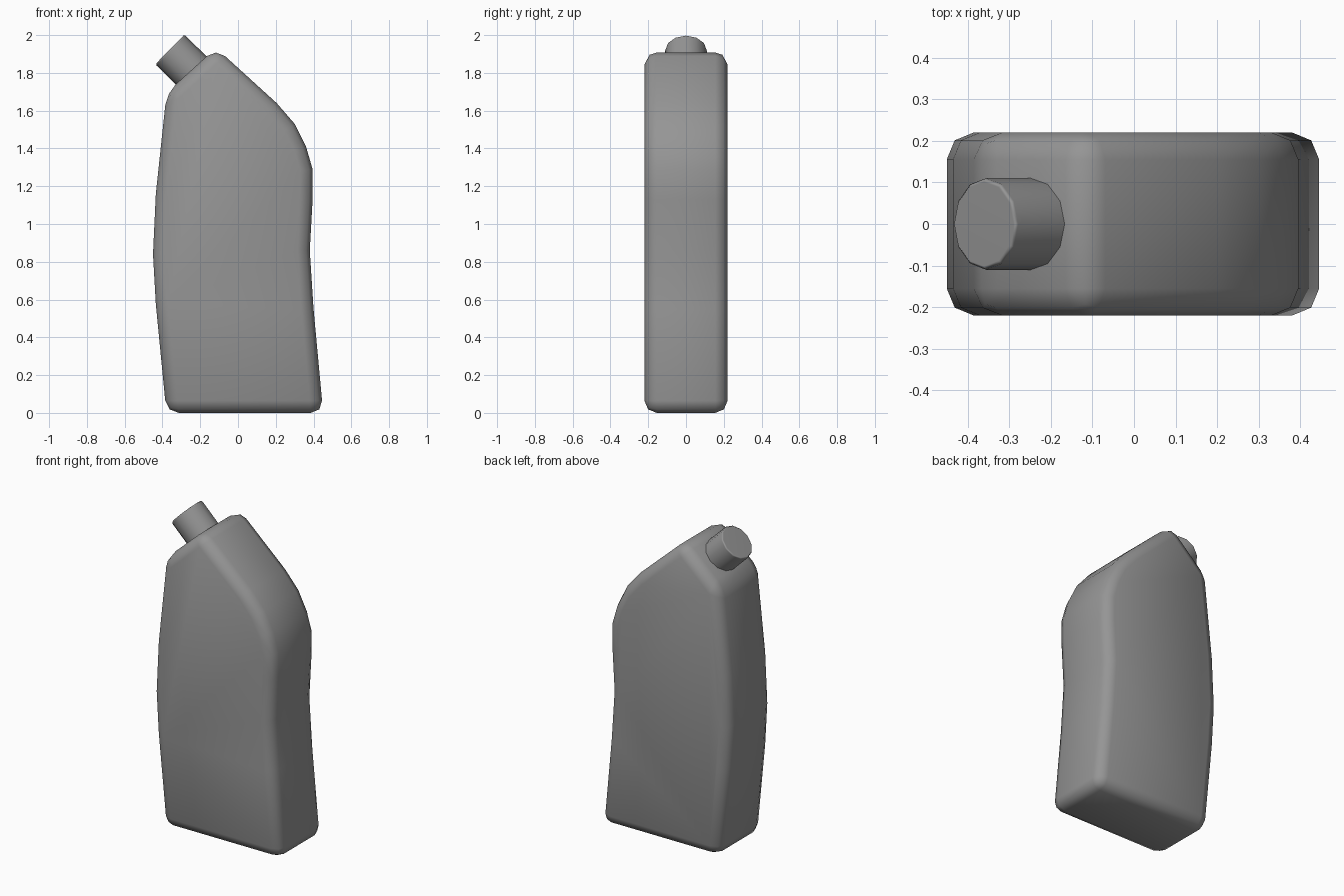
import bpy, bmesh, math
from mathutils import Vector, Matrix

if "Cube" in bpy.data.objects:
    bpy.data.objects.remove(bpy.data.objects["Cube"])

grey = bpy.data.materials.new("dark_grey")
grey.diffuse_color = (0.3, 0.3, 0.3, 1)
grey.use_nodes = True
grey.node_tree.nodes["Principled BSDF"].inputs["Base Color"].default_value = grey.diffuse_color


def finish(bm, name, angle):
    bmesh.ops.recalc_face_normals(bm, faces=bm.faces[:])
    mesh = bpy.data.meshes.new(name)
    bm.to_mesh(mesh)
    bm.free()
    mesh.materials.append(grey)
    ob = bpy.data.objects.new(name, mesh)
    bpy.context.collection.objects.link(ob)
    bpy.ops.object.select_all(action='DESELECT')
    ob.select_set(True)
    bpy.context.view_layer.objects.active = ob
    bpy.ops.object.shade_smooth_by_angle(angle=math.radians(angle))
    return ob


# Bottle body: side profile (x, z), extruded in y, rims and sharp corners rounded
corners = [(-0.379, 0.0), (0.451, 0.0), (-0.117, 1.933), (-0.378, 1.695)]
profile = [corners[0], corners[1],
           (0.40, 0.55), (0.38, 0.86), (0.395, 1.13), (0.395, 1.29),
           (0.36, 1.41), (0.30, 1.53), (0.205, 1.64),
           corners[2], corners[3],
           (-0.435, 1.16), (-0.45, 0.84), (-0.435, 0.575)]
HALF = 0.22
bm = bmesh.new()
front, back = [[bm.verts.new((x, y, z)) for x, z in profile] for y in (-HALF, HALF)]
n = len(profile)
bm.faces.new(front)
bm.faces.new(back[::-1])
for i in range(n):
    j = (i + 1) % n
    bm.faces.new((front[j], front[i], back[i], back[j]))
bmesh.ops.recalc_face_normals(bm, faces=bm.faces[:])
edges = []
for i in range(n):
    for ring in (front, back):
        edges.append(bm.edges.get((ring[i], ring[(i + 1) % n])))
    if profile[i] in corners:
        edges.append(bm.edges.get((front[i], back[i])))
bmesh.ops.bevel(bm, geom=edges, offset=0.065, offset_type='OFFSET',
                segments=2, profile=0.5, affect='EDGES')
finish(bm, "bottle_body", 60)

# Tilted 12-sided cap with a slightly eased outer rim
axis = Vector((-0.715, 0, 0.70)).normalized()
end = Vector((-0.361, 0, 1.924))
length = 0.2
rot = axis.to_track_quat('Z', 'Y').to_matrix().to_4x4()
bm = bmesh.new()
bmesh.ops.create_cone(bm, cap_ends=True, segments=12, radius1=0.11, radius2=0.11,
                      depth=length)
rim = [e for e in bm.edges if all(v.co.z > 0 for v in e.verts)]
bmesh.ops.bevel(bm, geom=rim, offset=0.008, segments=1, affect='EDGES')
bm.transform(Matrix.Translation(end - axis * length / 2) @ rot)
cap = finish(bm, "cap", 60)
cap.modifiers.new("even_shading", 'WEIGHTED_NORMAL').keep_sharp = True
